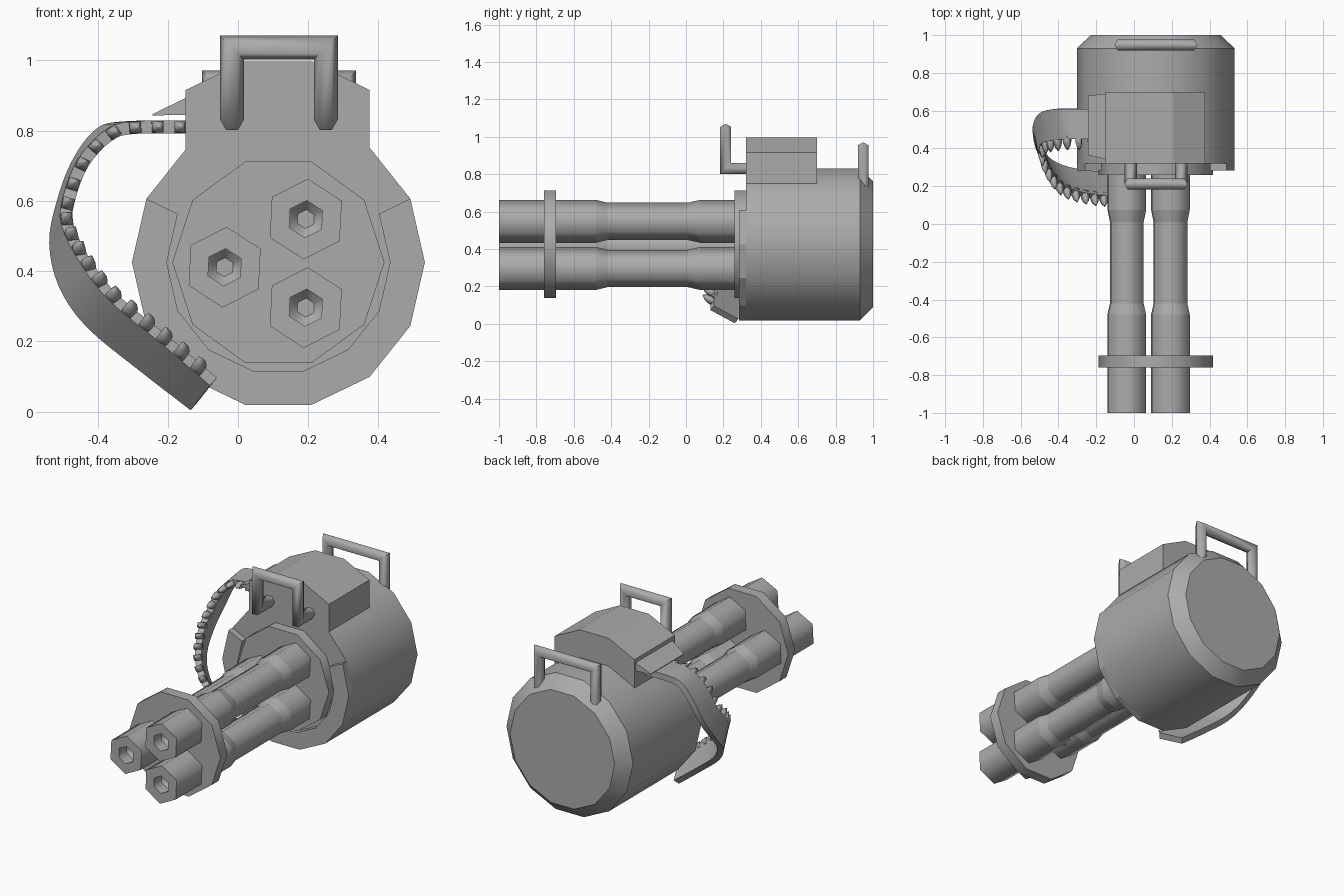
import bpy, bmesh
from math import sin, cos, radians, pi
from mathutils import Vector

if "Cube" in bpy.data.objects:
    bpy.data.objects.remove(bpy.data.objects["Cube"])

CX, CZ = 0.115, 0.425          # axis of the drum and barrel cluster

# Dark gunmetal grey for every part
metal = bpy.data.materials.new("dark_metal")
metal.diffuse_color = (0.41, 0.41, 0.41, 1)
metal.use_nodes = True
metal.node_tree.nodes["Principled BSDF"].inputs["Base Color"].default_value = metal.diffuse_color


def finish(name, bm, angle=None):
    bmesh.ops.recalc_face_normals(bm, faces=bm.faces)
    me = bpy.data.meshes.new(name)
    bm.to_mesh(me)
    bm.free()
    me.materials.append(metal)
    ob = bpy.data.objects.new(name, me)
    bpy.context.collection.objects.link(ob)
    if angle:
        bpy.ops.object.select_all(action='DESELECT')
        ob.select_set(True)
        bpy.context.view_layer.objects.active = ob
        bpy.ops.object.shade_smooth_by_angle(angle=radians(angle))
    return ob


def loft(bm, rings):
    """Join equal-length closed rings and cap both ends."""
    rv = [[bm.verts.new(p) for p in r] for r in rings]
    n = len(rv[0])
    for a, b in zip(rv, rv[1:]):
        for i in range(n):
            j = (i + 1) % n
            bm.faces.new((a[i], a[j], b[j], b[i]))
    bm.faces.new(rv[0])
    bm.faces.new(rv[-1])


def lathe(name, profile, sides, cx=CX, cz=CZ, phase=0, angle=40):
    """Turn (radius, y) pairs around an axis along y, with crisp ring edges."""
    a = [2 * pi * i / sides + radians(phase) for i in range(sides)]
    bm = bmesh.new()
    loft(bm, [[(cx + r * cos(t), y, cz + r * sin(t)) for t in a] for r, y in profile])
    ob = finish(name, bm, angle)
    me = ob.data
    for e in me.edges:
        p, q = (me.vertices[i].co for i in e.vertices)
        if abs(p.y - q.y) < 1e-5:
            e.use_edge_sharp = True
    return ob


def prism(name, pts, y0, y1):
    bm = bmesh.new()
    loft(bm, [[(x, y, z) for x, z in pts] for y in (y0, y1)])
    return finish(name, bm)


def tube(name, path, r, sides=6):
    """Sweep a round section along a path with mitred corners."""
    path = [Vector(p) for p in path]
    d = [(b - a).normalized() for a, b in zip(path, path[1:])]
    u = Vector((1, 0, 0))
    v = d[0].cross(u)
    ring = [path[0] + r * (u * cos(2 * pi * i / sides) + v * sin(2 * pi * i / sides))
            for i in range(sides)]
    rings = [ring]
    for i in range(1, len(path)):
        din = d[i - 1]
        n = din + d[min(i, len(d) - 1)]
        ring = [p + din * ((path[i] - p).dot(n) / din.dot(n)) for p in ring]
        rings.append(ring)
    bm = bmesh.new()
    loft(bm, rings)
    return finish(name, bm, 62)


def spline(pts, steps):
    """Smooth curve through the points."""
    p = [Vector(q) for q in pts]
    p = [2 * p[0] - p[1]] + p + [2 * p[-1] - p[-2]]
    out = []
    for i in range(1, len(p) - 2):
        a, b, c, e = p[i - 1:i + 3]
        for k in range(steps):
            t = k / steps
            out.append(0.5 * (2 * b + (c - a) * t + (2 * a - 5 * b + 4 * c - e) * t**2
                              + (3 * b - a - 3 * c + e) * t**3))
    return out + [p[-2]]


# Drum body with chamfered back
lathe("drum_body", [(0.417, 0.32), (0.417, 0.93), (0.345, 1.0)], 14)

# Raised lip around the lower front of the drum
arc = [radians(360 / 14 * k) for k in range(6, 16)]
prism("front_lip",
      [(CX + 0.417 * cos(t), CZ + 0.417 * sin(t)) for t in arc] +
      [(CX + 0.318 * cos(t), CZ + 0.318 * sin(t)) for t in reversed(arc)], 0.283, 0.32)

# Discs holding the barrels
lathe("rear_barrel_disc", [(0.302, 0.26), (0.302, 0.325)], 10)
lathe("front_barrel_disc", [(0.302, -0.76), (0.302, -0.695)], 10)

# Three hexagonal barrels with tapered bores
bore = [(0.027, -0.9), (0.053, -0.93), (0.053, -1.0)]
outer = [(0.115, -1.0), (0.115, -0.48), (0.1, -0.42), (0.1, 0.01), (0.115, 0.075), (0.115, 0.27)]
for i, (x, z) in enumerate([(0.193, 0.548), (0.193, 0.296), (-0.038, 0.411)]):
    lathe(f"barrel_{i + 1}", bore + outer, 6, x, z, 27, 62)

# Feed housing on top and the sloped feed cover at its side
prism("feed_housing", [(-0.15, 0.72), (-0.15, 0.915), (0.02, 0.997), (0.21, 0.997),
                       (0.375, 0.915), (0.375, 0.72)], 0.32, 0.70)
bm = bmesh.new()
loft(bm, [[(-0.14, 0.34, 0.845), (-0.14, 0.69, 0.845), (-0.14, 0.69, 0.897), (-0.14, 0.34, 0.897)],
          [(-0.243, 0.365, 0.843), (-0.243, 0.68, 0.843), (-0.243, 0.68, 0.847), (-0.243, 0.365, 0.847)]])
finish("feed_cover", bm)

# Carrying handles
tube("front_handle", [(-0.017, 0.33, 0.831), (-0.017, 0.212, 0.831), (-0.017, 0.212, 1.036),
                      (0.25, 0.212, 1.036), (0.25, 0.212, 0.831), (0.25, 0.33, 0.831)], 0.034)
tube("rear_handle", [(-0.07, 0.948, 0.7), (-0.07, 0.948, 0.938),
                     (0.303, 0.948, 0.938), (0.303, 0.948, 0.7)], 0.033)

# Ammunition belt: a twisting strip between a front and a back edge
front = spline([(-0.13, .45, .81), (-.30, .45, .808), (-.37, .45, .785), (-.44, .44, .71),
                (-.48, .42, .61), (-.485, .35, .53), (-.43, .24, .42), (-.35, .178, .32),
                (-.21, .145, .205), (-.07, .14, .085)], 4)
back = spline([(-0.13, .61, .81), (-.33, .61, .808), (-.40, .61, .785), (-.46, .60, .70),
               (-.50, .57, .59), (-.52, .5, .48), (-.495, .385, .36), (-.42, .315, .25),
               (-.275, .275, .13), (-.125, .27, .015)], 4)
rings, frames = [], []
for i, (f, b) in enumerate(zip(front, back)):
    t = (front[min(i + 1, len(front) - 1)] - front[max(i - 1, 0)]).normalized()
    w = (f - b).normalized()
    n = t.cross(w).normalized()
    rings.append([f + n * .018, f - n * .018, b - n * .018, b + n * .018])
    frames.append((f, w, n))
bm = bmesh.new()
loft(bm, rings)
finish("ammo_belt", bm, 30)

# Rounds spaced evenly along the front edge of the belt, tips leaning upright
bm = bmesh.new()
travelled, due = 0.0, 0.035
for (f0, _, _), (f1, w, n) in zip(frames, frames[1:]):
    seg = (f1 - f0).length
    d = Vector((w.x * 0.35, w.y, w.z * 1.15)).normalized()
    while due <= travelled + seg:
        c = f0.lerp(f1, (due - travelled) / seg)
        s = d.cross(n).normalized()
        loft(bm, [[c + d * h + r * (n * cos(a) + s * sin(a))
                   for a in [pi / 4 + k * pi / 2 for k in range(4)]]
                  for r, h in [(.023, -.02), (.023, .015), (.016, .04), (.002, .06)]])
        due += 0.064
    travelled += seg
finish("belt_rounds", bm, 91)
